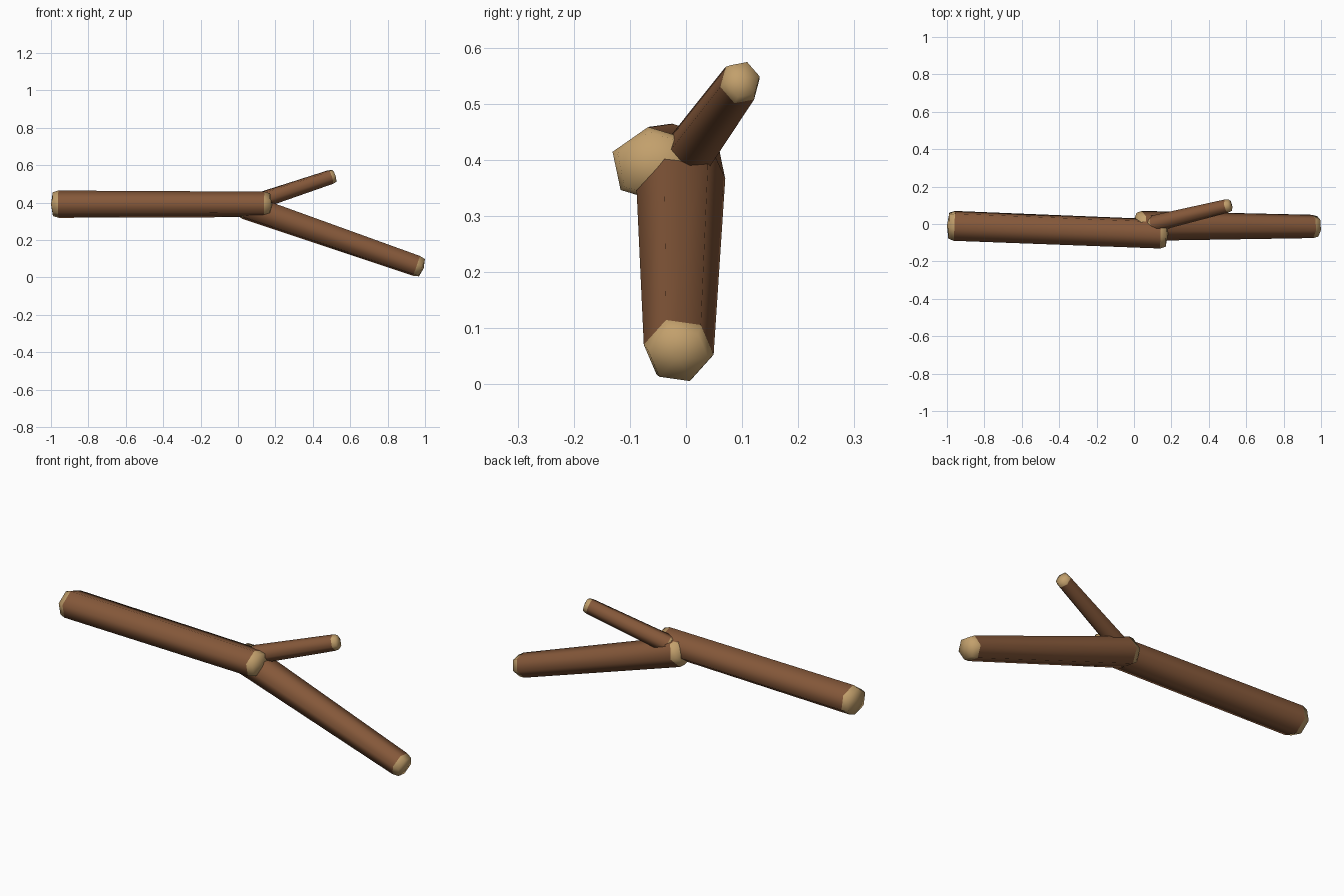
import bpy, bmesh, math
from mathutils import Vector

if "Cube" in bpy.data.objects:
    bpy.data.objects.remove(bpy.data.objects["Cube"])


def material(name, rgb):
    m = bpy.data.materials.new(name)
    m.diffuse_color = (*rgb, 1)
    m.use_nodes = True
    m.node_tree.nodes["Principled BSDF"].inputs["Base Color"].default_value = m.diffuse_color
    return m


BARK = material("bark", (0.235, 0.098, 0.042))
WOOD = material("cut_wood", (0.54, 0.35, 0.15))


def log(name, a, b, ra, rb, turn, cap):
    """Six-sided tapered log from ring centre a to b; ra, rb = (wide, tall) radii."""
    a, b = Vector(a), Vector(b)
    d = (b - a).normalized()
    u = Vector((0, 0, 1)).cross(d).normalized()
    v = d.cross(u)
    bm = bmesh.new()

    def ring(c, r, s=1.0):
        out = []
        for k in range(6):
            t = math.radians(turn + 60 * k)
            out.append(bm.verts.new(c + s * (u * r[0] * math.cos(t) + v * r[1] * math.sin(t))))
        return out

    rings = [ring(a - d * cap * 0.75, ra, 0.87), ring(a, ra),
             ring(b, rb), ring(b + d * cap * 0.75, rb, 0.87)]
    tips = [bm.verts.new(a - d * cap), bm.verts.new(b + d * cap)]
    for k in range(6):
        n = (k + 1) % 6
        # bark sides between the two rounded cut ends
        for i in range(3):
            f = bm.faces.new((rings[i][k], rings[i][n], rings[i + 1][n], rings[i + 1][k]))
            f.material_index = 0 if i == 1 else 1
        for r, tip in ((rings[0], tips[0]), (rings[3], tips[1])):
            bm.faces.new((r[k], r[n], tip)).material_index = 1
    bmesh.ops.recalc_face_normals(bm, faces=bm.faces)
    for f in bm.faces:
        f.smooth = True
    # crisp border between bark and cut wood
    for e in bm.edges:
        if len({f.material_index for f in e.link_faces}) == 2:
            e.smooth = False
    me = bpy.data.meshes.new(name)
    bm.to_mesh(me)
    bm.free()
    me.materials.append(BARK)
    me.materials.append(WOOD)
    ob = bpy.data.objects.new(name, me)
    bpy.context.collection.objects.link(ob)
    return ob


# thick main log
log("main_log", (-0.96, -0.01, 0.392), (0.142, -0.053, 0.391),
    (0.085, 0.074), (0.083, 0.069), 40, 0.04)
# long branch sloping down to the ground
log("lower_branch", (0.045, -0.01, 0.378), (0.955, -0.013, 0.062),
    (0.081, 0.073), (0.063, 0.060), 51, 0.04)
# short twig rising to the back
log("upper_twig", (0.10, 0.0, 0.405), (0.495, 0.096, 0.537),
    (0.046, 0.046), (0.037, 0.040), 10, 0.028)
